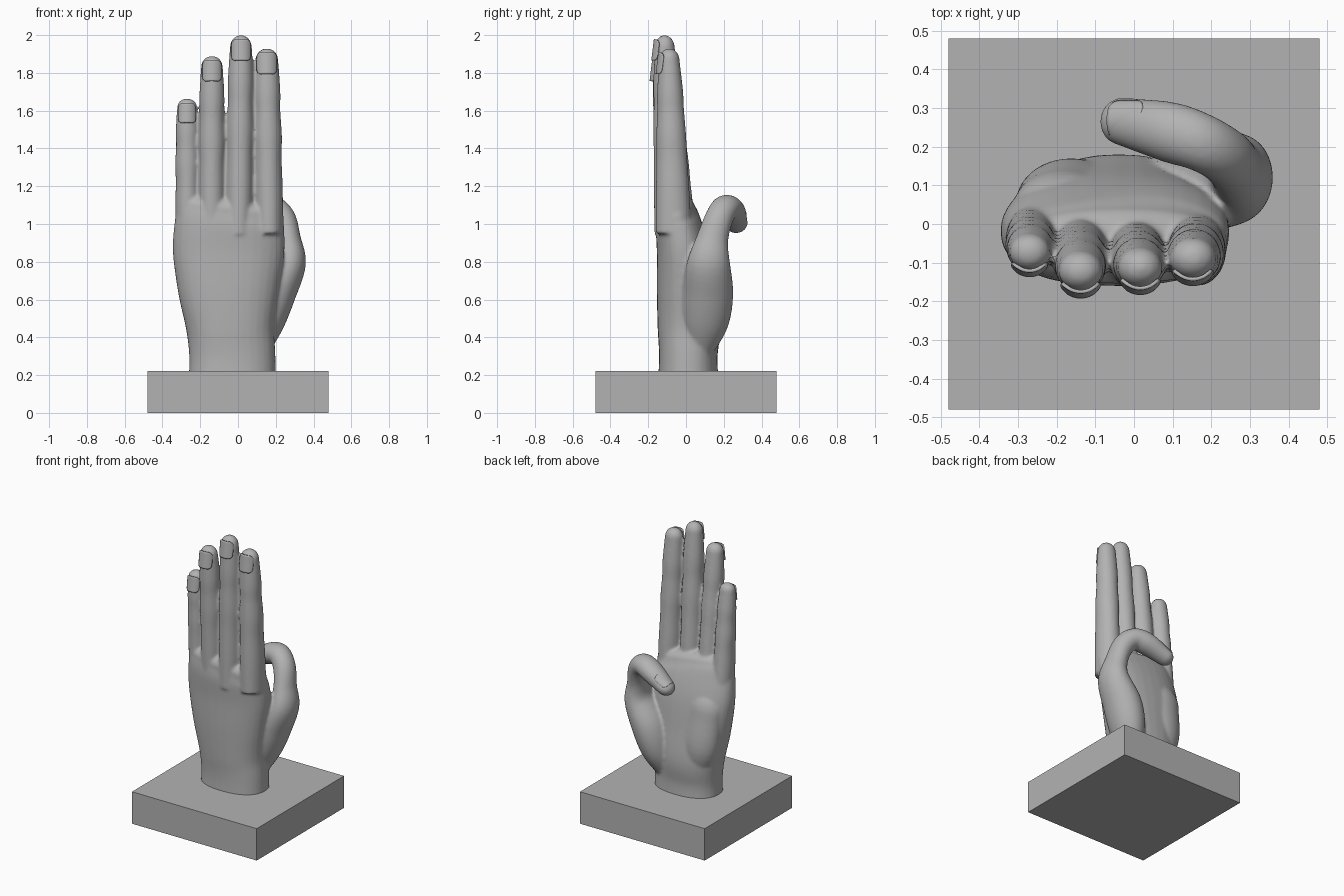
import bpy
from math import sin, cos, pi, copysign
from mathutils import Vector, Matrix

old = bpy.data.objects.get("Cube")
if old:
    bpy.data.objects.remove(old, do_unlink=True)


def material(name, rgb):
    m = bpy.data.materials.new(name)
    m.use_nodes = True
    m.diffuse_color = (*rgb, 1)
    m.node_tree.nodes["Principled BSDF"].inputs["Base Color"].default_value = (*rgb, 1)
    return m


GREY = material("plaster grey", (0.45, 0.45, 0.45))


def add_object(name, verts, faces):
    me = bpy.data.meshes.new(name)
    me.from_pydata(verts, [], faces)
    me.materials.append(GREY)
    ob = bpy.data.objects.new(name, me)
    bpy.context.collection.objects.link(ob)
    return ob


def spline(rows, steps=6):
    """Catmull-Rom through rows of (x, y, z, side radius, depth radius)."""
    r = [Vector(p) for p in rows]
    r = [r[0] * 2 - r[1]] + r + [r[-1] * 2 - r[-2]]
    out = []
    for a, b, c, d in zip(r, r[1:], r[2:], r[3:]):
        for i in range(steps):
            t = i / steps
            out.append((b * 2 + (c - a) * t + (a * 2 - b * 5 + c * 4 - d) * t * t
                        + (b * 3 - a - c * 3 + d) * t ** 3) / 2)
    return out + [r[-2]]


def loft(name, rows, cap=0.05, power=2.0, sides=32):
    """Closed tube through the rows, ending in a dome of length cap."""
    path = spline(rows)
    pts = [Vector(p[:3]) for p in path]
    rings = []
    for i, p in enumerate(path):
        t = (pts[min(i + 1, len(pts) - 1)] - pts[max(i - 1, 0)]).normalized()
        rings.append((pts[i], t, p[3], p[4]))
    end, t, ru, rv = rings[-1]
    for k in range(1, 8):
        a = k * pi / 16
        rings.append((end + t * cap * sin(a), t, ru * cos(a), rv * cos(a)))
    verts, faces = [], []
    for c, t, ru, rv in rings:
        u = Vector((0, 1, 0)).cross(t).normalized()
        v = t.cross(u)
        for j in range(sides):
            a = 2 * pi * j / sides
            cu = copysign(abs(cos(a)) ** (2 / power), cos(a))
            cv = copysign(abs(sin(a)) ** (2 / power), sin(a))
            verts.append(c + u * ru * cu + v * rv * cv)
    for i in range(len(rings) - 1):
        for j in range(sides):
            k = (j + 1) % sides
            faces.append((i * sides + j, i * sides + k,
                          (i + 1) * sides + k, (i + 1) * sides + j))
    faces.append(tuple(reversed(range(sides))))
    faces.append(tuple(range(len(verts) - sides, len(verts))))
    return add_object(name, verts, faces)


def nail(name, centre, radius, half_length, turn):
    """Thin curved plate with rounded corners, facing -y before turning."""
    n = 12
    verts, faces = [], []
    for i in range(n + 1):
        b = 2 * i / n - 1
        for j in range(n + 1):
            a = (2 * j / n - 1) * (1 - 0.4 * b ** 6)
            p = Vector((radius * sin(a), radius * (1 - cos(a)), half_length * b))
            verts.append(Vector(centre) + turn @ p)
    for i in range(n):
        for j in range(n):
            k = i * (n + 1) + j
            faces.append((k, k + 1, k + n + 2, k + n + 1))
    ob = add_object(name, verts, faces)
    mod = ob.modifiers.new("thickness", "SOLIDIFY")
    mod.thickness, mod.offset = 0.009, 0
    for poly in ob.data.polygons:
        poly.use_smooth = True


# Palm and wrist
parts = [loft("hand", [
    (-0.03, 0.012, 0.16, 0.232, 0.16),
    (-0.03, 0.012, 0.30, 0.228, 0.155),
    (-0.04, 0.015, 0.45, 0.234, 0.165),
    (-0.05, 0.000, 0.65, 0.268, 0.155),
    (-0.05, -0.015, 0.85, 0.295, 0.140),
    (-0.045, -0.040, 1.00, 0.290, 0.122),
    (-0.035, -0.055, 1.08, 0.280, 0.100)], cap=0.07, power=2.3)]

# Heel of the palm on the little finger side
parts.append(loft("palm_heel", [
    (-0.13, 0.04, 0.36, 0.08, 0.08),
    (-0.16, 0.07, 0.55, 0.13, 0.10),
    (-0.18, 0.05, 0.80, 0.13, 0.09)], cap=0.15))

# Thumb with its fleshy base, bent across the palm
parts.append(loft("thumb", [
    (0.10, 0.07, 0.34, 0.07, 0.08),
    (0.14, 0.10, 0.48, 0.105, 0.125),
    (0.19, 0.115, 0.63, 0.115, 0.135),
    (0.27, 0.12, 0.79, 0.090, 0.115),
    (0.265, 0.14, 0.92, 0.068, 0.085),
    (0.235, 0.175, 1.03, 0.070, 0.075),
    (0.175, 0.21, 1.085, 0.068, 0.075),
    (0.09, 0.238, 1.065, 0.068, 0.078),
    (-0.03, 0.265, 1.005, 0.052, 0.062)], cap=0.06))

# Fingers: base and tip x, base and tip y, base and tip height, radius
FINGERS = {
    "little": (-0.265, -0.270, -0.030, -0.075, 0.93, 1.665, 0.064),
    "ring": (-0.140, -0.138, -0.060, -0.125, 0.95, 1.89, 0.070),
    "middle": (0.005, 0.016, -0.075, -0.115, 0.95, 2.00, 0.071),
    "index": (0.165, 0.152, -0.065, -0.090, 0.95, 1.93, 0.073),
}
# Position along the finger, width scale, depth scale
SHAPE = ((0, 1.0, 1.3), (0.22, 1.03, 1.22), (0.4, 0.98, 1.12), (0.53, 1.02, 1.08),
         (0.66, 0.93, 0.98), (0.77, 0.95, 0.94), (0.94, 0.82, 0.74))
for label, (x0, x1, y0, y1, z0, z1, r) in FINGERS.items():
    length = z1 - z0
    rows = [(x0 + (x1 - x0) * t, y0 + (y1 - y0) * t, z0 + length * t, r * w, r * d)
            for t, w, d in SHAPE]
    parts.append(loft(label + "_finger", rows, cap=length * 0.06))
    nail(label + "_nail", (x1, y1 - r * 0.81, z1 - 0.078), r * 0.82, r * 0.8,
         Matrix.Rotation(-0.12, 3, "X"))

# Thumb nail on the upper side of the tip
nail("thumb_nail", (-0.025, 0.268, 1.063), 0.058, 0.05,
     Matrix.Rotation(-0.5, 3, "Y") @ Matrix.Rotation(pi / 2, 3, "Z")
     @ Matrix.Rotation(-pi / 2, 3, "X"))

# Fuse the hand into one smooth skin
bpy.ops.object.select_all(action="DESELECT")
for ob in parts:
    ob.select_set(True)
bpy.context.view_layer.objects.active = parts[0]
bpy.ops.object.join()
hand = bpy.context.view_layer.objects.active
skin = hand.modifiers.new("skin", "REMESH")
skin.mode, skin.voxel_size, skin.use_smooth_shade = "VOXEL", 0.009, True
soft = hand.modifiers.new("soften", "SMOOTH")
soft.factor, soft.iterations = 0.5, 8

# Square base
bpy.ops.mesh.primitive_cube_add(size=1, location=(0, 0, 0.111))
base = bpy.context.object
base.name = "base"
base.scale = (0.96, 0.96, 0.222)
base.data.materials.append(GREY)
